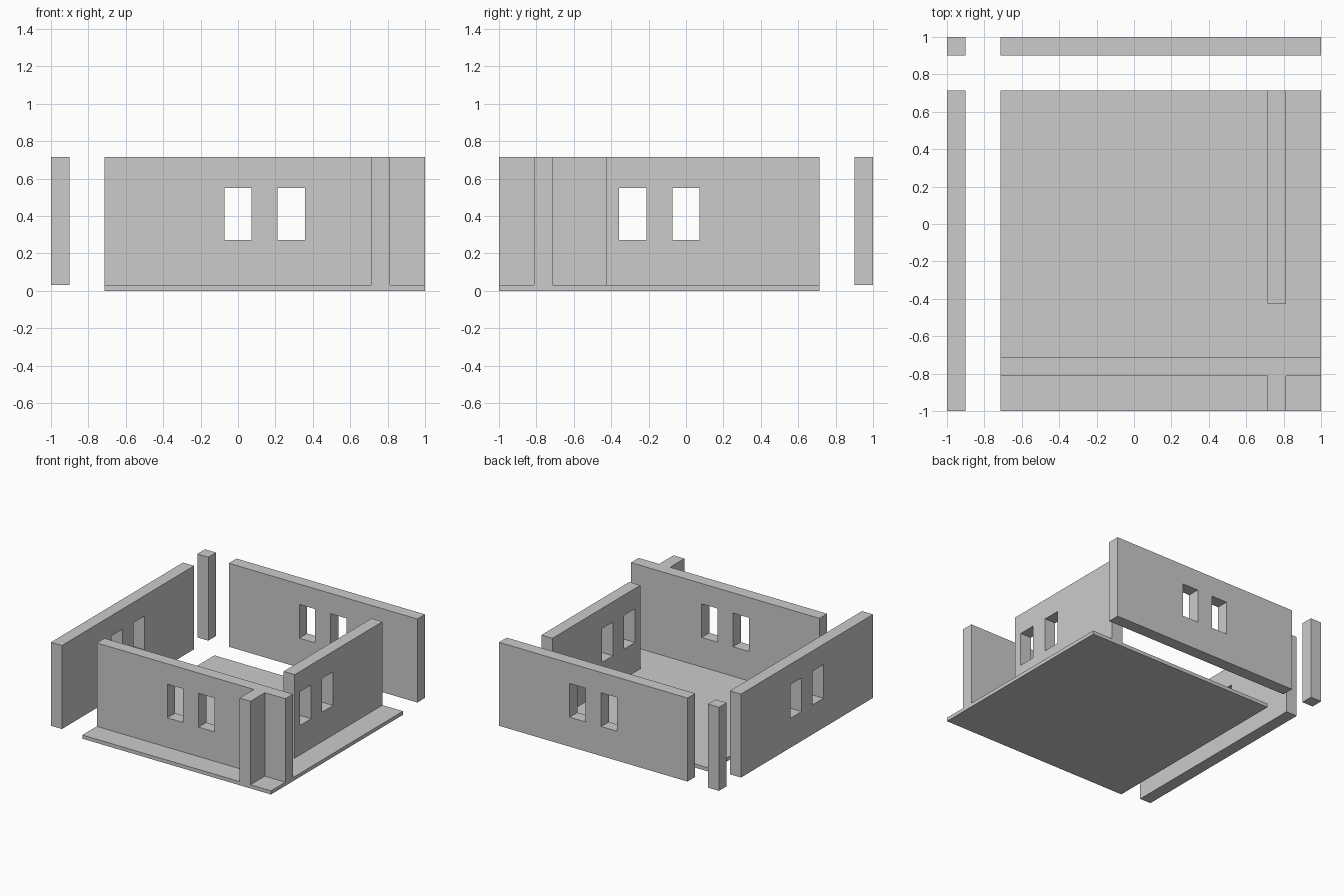
import bpy, bmesh

if "Cube" in bpy.data.objects:
    bpy.data.objects.remove(bpy.data.objects["Cube"])

E = 0.714            # inner edge of the plan
T = 0.1              # wall thickness
Z0, Z1 = 0.03, 0.716  # floor top, wall top
WZ0, WZ1 = 0.272, 0.549


def prism(name, outline, z0, z1):
    """Extrude a counter-clockwise plan outline from z0 to z1."""
    bm = bmesh.new()
    face = bm.faces.new([bm.verts.new((x, y, z0)) for x, y in outline])
    ext = bmesh.ops.extrude_face_region(bm, geom=[face], use_keep_orig=True)
    for v in ext["geom"]:
        if isinstance(v, bmesh.types.BMVert):
            v.co.z = z1
    bmesh.ops.recalc_face_normals(bm, faces=bm.faces[:])
    mesh = bpy.data.meshes.new(name)
    bm.to_mesh(mesh)
    bm.free()
    ob = bpy.data.objects.new(name, mesh)
    bpy.context.collection.objects.link(ob)
    return ob


def rect(x0, x1, y0, y1):
    return [(x0, y0), (x1, y0), (x1, y1), (x0, y1)]


def cut_windows(wall, plans):
    """Cut window openings with the given plan rectangles."""
    for plan in plans:
        cutter = prism("window_cutter", rect(*plan), WZ0, WZ1)
        mod = wall.modifiers.new("window", 'BOOLEAN')
        mod.operation, mod.solver, mod.object = 'DIFFERENCE', 'EXACT', cutter
        bpy.context.view_layer.objects.active = wall
        bpy.ops.object.modifier_apply(modifier=mod.name)
        bpy.data.objects.remove(cutter)


# Floor slab
prism("floor", rect(-E, 1, -1, E), 0, Z0)

# Front wall with its short spur crossing the corner
front = prism("front_wall", [
    (-E, -E - T), (E, -E - T), (E, -1), (E + T, -1), (E + T, -E - T),
    (1, -E - T), (1, -E), (-E, -E)], Z0, Z1)

# Remaining walls and the detached corner post
back = prism("back_wall", rect(-E, 1, 1 - T, 1), Z0, Z1)
left = prism("left_wall", rect(-1, -1 + T, -1, E), Z0, Z1)
right = prism("right_wall", rect(E, E + T, -0.426, E), Z0, Z1)
prism("corner_post", rect(-1, -1 + T, 1 - T, 1), Z0, Z1)

# Pairs of windows in every wall
spans_x = [(-0.072, 0.072), (0.212, 0.358)]
for wall, y0, y1 in ((front, -0.9, -0.65), (back, 0.85, 1.05)):
    cut_windows(wall, [(a, b, y0, y1) for a, b in spans_x])
for wall, x0, x1 in ((left, -1.05, -0.85), (right, 0.65, 0.87)):
    cut_windows(wall, [(x0, x1, -b, -a) for a, b in spans_x])
